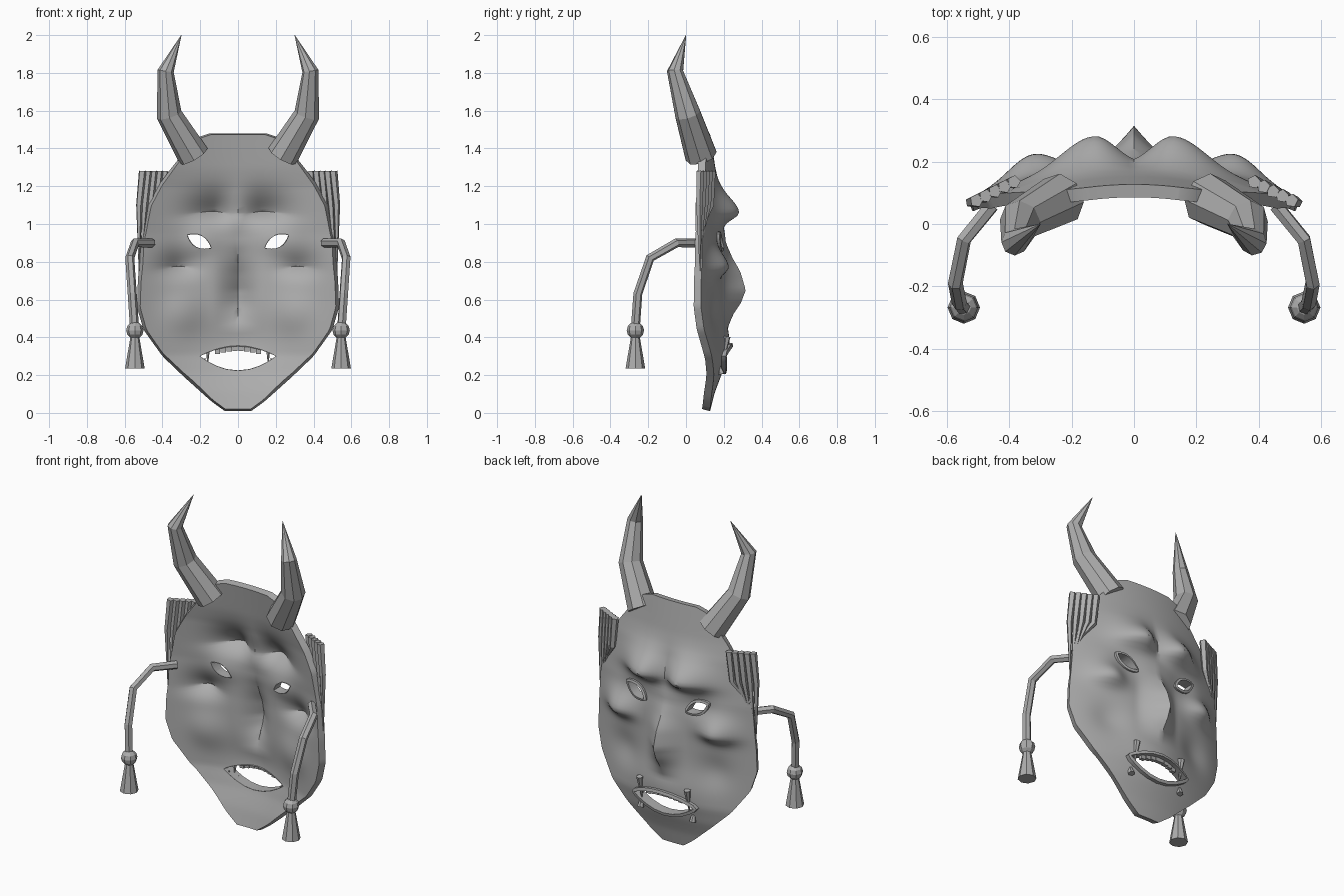
import bpy
import bmesh
import math
from mathutils import Vector

default = bpy.data.objects.get("Cube")
if default:
    bpy.data.objects.remove(default, do_unlink=True)

grey = bpy.data.materials.new("plain_grey")
grey.use_nodes = True
grey.diffuse_color = (0.42, 0.42, 0.42, 1)
grey.node_tree.nodes["Principled BSDF"].inputs["Base Color"].default_value = (0.42, 0.42, 0.42, 1)

SIDES = (("left", 1), ("right", -1))


def make_object(name, bm):
    bmesh.ops.recalc_face_normals(bm, faces=bm.faces)
    mesh = bpy.data.meshes.new(name)
    bm.to_mesh(mesh)
    bm.free()
    obj = bpy.data.objects.new(name, mesh)
    mesh.materials.append(grey)
    bpy.context.collection.objects.link(obj)
    return obj


def smooth(obj, degrees):
    bpy.ops.object.select_all(action="DESELECT")
    obj.select_set(True)
    bpy.context.view_layer.objects.active = obj
    bpy.ops.object.shade_smooth_by_angle(angle=math.radians(degrees))


def lerp(table, z):
    """Linear interpolation through (z, value) pairs."""
    for (a, va), (b, vb) in zip(table, table[1:]):
        if z <= b:
            return va + (vb - va) * (z - a) / (b - a)
    return table[-1][1]


def bell(value, centre, low, high):
    """Soft bump with a different falloff on each side."""
    d = value - centre
    return math.exp(-(d / (low if d < 0 else high)) ** 2)


def bridge(bm, rings, closed=False):
    count = len(rings[0])
    pairs = list(zip(rings, rings[1:])) + ([(rings[-1], rings[0])] if closed else [])
    for a, b in pairs:
        for i in range(count):
            j = (i + 1) % count
            bm.faces.new((a[i], a[j], b[j], b[i]))


def sweep(name, path, radii, sides):
    """Faceted tube along a path with a radius at each point."""
    bm = bmesh.new()
    points = [Vector(p) for p in path]
    rings, axis, previous = [], None, None
    for i, (p, r) in enumerate(zip(points, radii)):
        tangent = (points[min(i + 1, len(points) - 1)] - points[max(i - 1, 0)]).normalized()
        if axis is None:
            axis = tangent.orthogonal().normalized()
        else:
            axis = previous.rotation_difference(tangent) @ axis
        previous = tangent
        other = tangent.cross(axis)
        turns = [math.tau * k / sides for k in range(sides)]
        rings.append([bm.verts.new(p + r * (axis * math.cos(t) + other * math.sin(t))) for t in turns])
    bridge(bm, rings)
    bm.faces.new(rings[0])
    bm.faces.new(rings[-1])
    return make_object(name, bm)


# Face relief: outline, curved shell and sculpted features
WIDTH = [(0.01, 0.07), (0.06, 0.14), (0.19, 0.285), (0.3, 0.4), (0.44, 0.5), (0.56, 0.535),
         (0.7, 0.53), (0.9, 0.515), (1.1, 0.475), (1.22, 0.41), (1.3, 0.35), (1.4, 0.27),
         (1.46, 0.21), (1.48, 0.15)]
DEPTH = [(0, 0.125), (0.1, 0.15), (0.2, 0.185), (0.3, 0.205), (0.8, 0.2), (0.95, 0.2),
         (1.2, 0.175), (1.3, 0.155), (1.48, 0.127)]
NOSE = [(0.45, 0), (0.52, 0.35), (0.58, 0.75), (0.65, 1), (0.75, 0.75), (0.82, 0.4),
        (0.9, 0.1), (1, 0)]


def surface(x, z):
    ax = abs(x)
    y = lerp(DEPTH, z) - 0.43 * x * x
    nose = lerp(NOSE, z) if z > NOSE[0][0] else 0
    y += 0.115 * nose * max(0, 1 - ax / 0.14) ** 1.5
    y += 0.1 * bell(ax, 0.13, 0.1, 0.14) * bell(z, 1.06, 0.05, 0.11)
    y += 0.07 * bell(ax, 0.33, 0.1, 0.1) * bell(z, 0.77, 0.05, 0.09)
    y += 0.025 * bell(ax, 0, 0.2, 0.2) * bell(z, 0.38, 0.12, 0.12)
    y -= 0.025 * bell(ax, 0.3, 0.1, 0.1) * bell(z, 0.53, 0.1, 0.1)
    y -= 0.015 * bell(ax, 0.2, 0.09, 0.09) * bell(z, 0.91, 0.06, 0.06)
    return y


def almond(cx, cz, half, up, down, tilt, steps=10):
    """Pointed opening as (x, z) points."""
    points = []
    for i in range(2 * steps):
        u = math.cos(math.pi * i / steps)
        w = (up if i < steps else -down) * (1 - u * u)
        a, b = u * half, w
        points.append((cx + a * math.cos(tilt) - b * math.sin(tilt),
                       cz + a * math.sin(tilt) + b * math.cos(tilt)))
    return points


def make_cutter(loop):
    bm = bmesh.new()
    rings = [[bm.verts.new((x, y, z)) for x, z in loop] for y in (-0.3, 0.6)]
    bridge(bm, rings)
    for ring in rings:
        bm.faces.new(ring)
    cutter = make_object("opening_cutter", bm)
    cutter.hide_render = True
    return cutter


def make_rim(name, loop, width, lift):
    """Raised border that follows an opening."""
    bm = bmesh.new()
    rings = []
    n = len(loop)
    for i, (x, z) in enumerate(loop):
        along = Vector(loop[(i + 1) % n]) - Vector(loop[i - 1])
        out = Vector((along.y, -along.x)).normalized() * width
        y = surface(x, z)
        inner, outer = (x, z), (x + out.x, z + out.y)
        section = [(inner, y - 0.045), (inner, y + lift), (outer, y + lift * 0.8), (outer, y - 0.03)]
        rings.append([bm.verts.new((p[0], q, p[1])) for p, q in section])
    bridge(bm, rings, closed=True)
    smooth(make_object(name, bm), 30)


# Mask shell
bm = bmesh.new()
ROWS, COLS = 74, 52
grid = []
for r in range(ROWS + 1):
    z = 0.01 + 1.47 * r / ROWS
    w = lerp(WIDTH, z)
    xs = [w * (2 * c / COLS - 1) for c in range(COLS + 1)]
    grid.append([bm.verts.new((x, surface(x, z), z)) for x in xs])
for a, b in zip(grid, grid[1:]):
    for c in range(COLS):
        bm.faces.new((a[c], b[c], b[c + 1], a[c + 1]))
mask = make_object("mask_shell", bm)
if sum(p.normal.y for p in mask.data.polygons) < 0:
    mask.data.flip_normals()
shell = mask.modifiers.new("thickness", "SOLIDIFY")
shell.thickness = 0.042
shell.offset = -1

# Eye and mouth openings
mouth = almond(0, 0.3, 0.2, 0.052, 0.075, 0)
eyes = {side: almond(s * 0.205, 0.907, 0.07, 0.032, 0.032, s * 0.5) for side, s in SIDES}
cutters = [make_cutter(loop) for loop in (mouth, *eyes.values())]
for cutter in cutters:
    cut = mask.modifiers.new("opening", "BOOLEAN")
    cut.operation = "DIFFERENCE"
    cut.solver = "EXACT"
    cut.object = cutter
graph = bpy.context.evaluated_depsgraph_get()
carved = bpy.data.meshes.new_from_object(mask.evaluated_get(graph))
mask.modifiers.clear()
mask.data = carved
for cutter in cutters:
    bpy.data.objects.remove(cutter, do_unlink=True)
smooth(mask, 40)

make_rim("lips", mouth, 0.018, 0.022)
for side, loop in eyes.items():
    make_rim(side + "_eye_rim", loop, 0.014, 0.018)

# Upper teeth
bm = bmesh.new()
for i in range(8):
    x = (i - 3.5) * 0.031
    z = 0.292 + 0.055 * (1 - (x / 0.2) ** 2)
    tooth = bmesh.ops.create_cube(bm, size=1)["verts"]
    bmesh.ops.scale(bm, vec=(0.028, 0.022, 0.036), verts=tooth)
    bmesh.ops.translate(bm, vec=(x, surface(x, z) - 0.015, z), verts=tooth)
make_object("upper_teeth", bm)

for side, s in SIDES:
    # Fangs crossing the lips
    for name, x, root, tip in (("upper", 0.16, 0.405, 0.26), ("lower", 0.175, 0.205, 0.29)):
        y = surface(x, root)
        sweep(f"{side}_{name}_fang", [(s * x, y + 0.012, root), (s * x, y - 0.012, tip)],
              (0.02, 0.002), 6)

    # Bent horn
    sweep(side + "_horn",
          [(s * 0.235, 0.08, 1.36), (s * 0.365, 0.01, 1.58), (s * 0.383, -0.058, 1.81), (s * 0.3, 0, 2)],
          (0.085, 0.068, 0.043, 0.001), 8)

    # Hair strands tapering down the temple
    for i in range(5):
        x = 0.385 + i * 0.03
        y = 0.135 - i * 0.015
        sweep(f"{side}_hair_strand_{i + 1}",
              [(s * x, y, 1.28), (s * (x + 0.018), y - 0.005, 1.1),
               (s * (0.48 + i * 0.011), 0.09 - i * 0.004, 0.98 - i * 0.057)],
              (0.022, 0.018, 0.002), 5)

    # Hanging cord with bead and tassel
    sweep(side + "_cord",
          [(s * 0.455, 0.06, 0.9), (s * 0.545, -0.05, 0.9), (s * 0.573, -0.19, 0.82),
           (s * 0.56, -0.255, 0.63), (s * 0.548, -0.268, 0.45)],
          [0.024] * 5, 6)
    bm = bmesh.new()
    bmesh.ops.create_uvsphere(bm, u_segments=8, v_segments=6, radius=0.046)
    bmesh.ops.translate(bm, vec=(s * 0.546, -0.268, 0.437), verts=bm.verts)
    make_object(side + "_bead", bm)
    sweep(side + "_tassel", [(s * 0.546, -0.268, 0.41), (s * 0.546, -0.268, 0.235)], (0.022, 0.052), 8)
